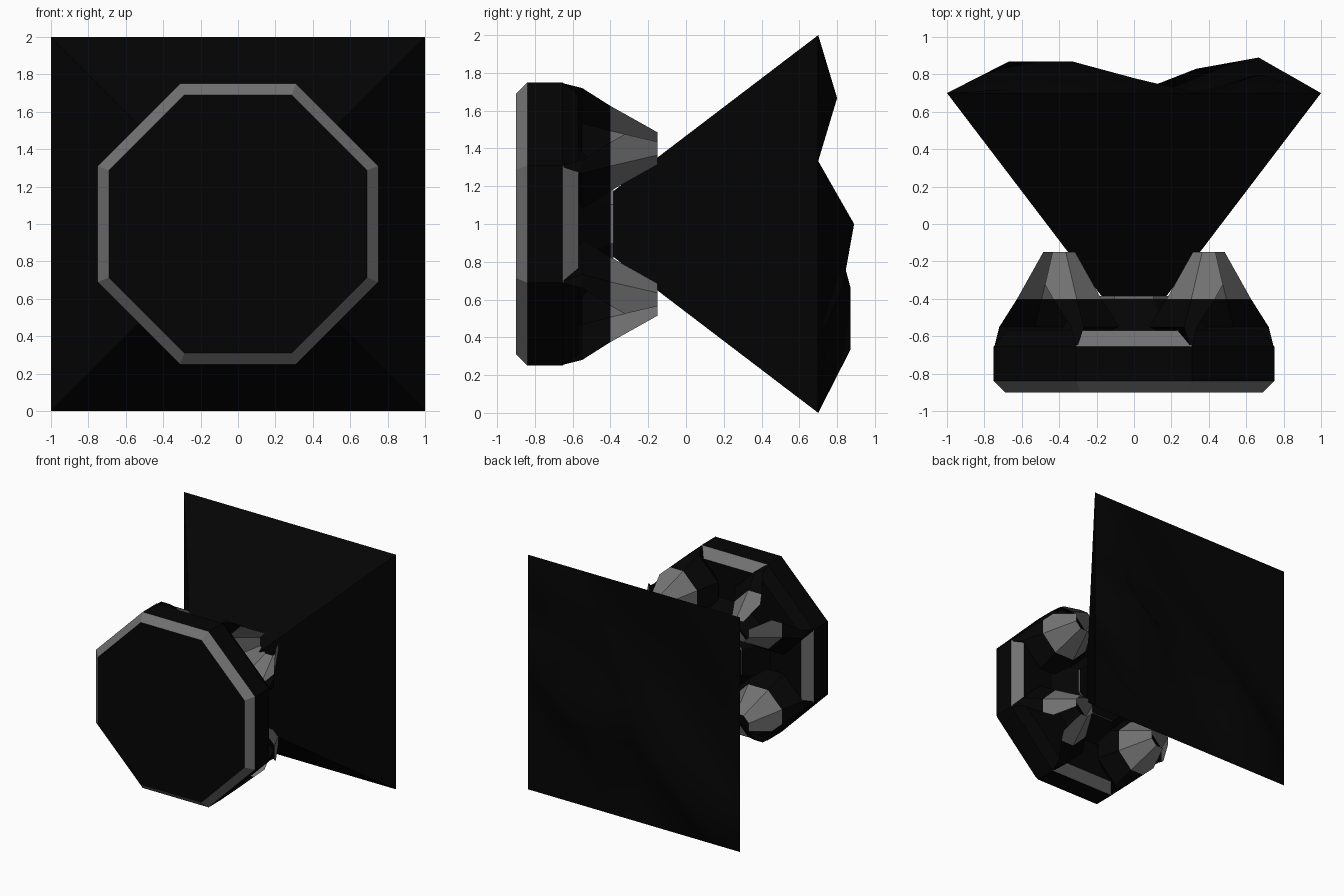
import bpy, bmesh, math
from mathutils import Vector

if "Cube" in bpy.data.objects:
    bpy.data.objects.remove(bpy.data.objects["Cube"])


def material(name, value):
    m = bpy.data.materials.new(name)
    m.diffuse_color = (value, value, value, 1)
    m.use_nodes = True
    m.node_tree.nodes["Principled BSDF"].inputs["Base Color"].default_value = m.diffuse_color
    return m


BLACK = material("black", 0.0012)
GREY = material("mid grey", 0.165)


def ring(bm, apothem, y, sides, cx=0, cz=0):
    """Flat-sided ring around the y axis; heights are relative to z = 1."""
    r = apothem / math.cos(math.pi / sides)
    return [bm.verts.new((cx + r * math.cos((i + .5) * math.tau / sides), y,
                          1 + cz + r * math.sin((i + .5) * math.tau / sides)))
            for i in range(sides)]


def loft(bm, sections, sides, cx=0, cz=0, caps=(True, True)):
    """Sections are (apothem, y)."""
    rings = [ring(bm, a, y, sides, cx, cz) for a, y in sections]
    for a, b in zip(rings, rings[1:]):
        for i in range(sides):
            j = (i + 1) % sides
            bm.faces.new((a[i], a[j], b[j], b[i]))
    if caps[0]:
        bm.faces.new(rings[0])
    if caps[1]:
        bm.faces.new(rings[-1])
    return rings


def finish(bm, name, is_grey):
    bmesh.ops.recalc_face_normals(bm, faces=bm.faces)
    for f in bm.faces:
        f.material_index = int(is_grey(f.calc_center_median(), f.normal))
    me = bpy.data.meshes.new(name)
    bm.to_mesh(me)
    bm.free()
    me.materials.append(BLACK)
    me.materials.append(GREY)
    ob = bpy.data.objects.new(name, me)
    bpy.context.collection.objects.link(ob)
    return ob


# Octagonal body: grey front bevel, grey straight back bevels
def body_grey(c, n):
    front = c.y < -.85 and abs(n.y) < .95
    back = -.65 < c.y < -.575 and abs(n.y) < .95 \
        and min(abs(n.x), abs(n.z)) < .1
    return front or back


bm = bmesh.new()
loft(bm, [(.69, -.90), (.75, -.84), (.75, -.655), (.685, -.57)], 8)
finish(bm, "octagonal_body", body_grey)

# Central neck with a thin grey rim
bm = bmesh.new()
loft(bm, [(.40, -.571), (.25, -.40), (.25, -.385)], 8)
finish(bm, "neck", lambda c, n: c.y > -.395 and abs(n.y) < .5)

# Four corner nozzles: shells trimmed along the diagonal sides of the body
# and left open on the side that faces outward
for sx in (-1, 1):
    for sz in (-1, 1):
        bm = bmesh.new()
        rings = loft(bm, [(.345, -.65), (.32, -.55), (.225, -.40), (.085, -.15)],
                     8, sx * .4, sz * .4, caps=(False, False))
        # Keep the root clear of the grey bevel strips
        for v in rings[0]:
            v.co.x = sx * max(v.co.x * sx, .30)
            v.co.z = 1 + sz * max((v.co.z - 1) * sz, .30)
        d = Vector((sx, 0, sz)).normalized()
        bmesh.ops.bisect_plane(
            bm, geom=bm.verts[:] + bm.edges[:] + bm.faces[:], dist=1e-5,
            plane_co=Vector((0, 0, 1)) + d * .748, plane_no=d, clear_outer=True)
        axis = Vector((sx * .4, 0, 1 + sz * .4))
        outer = []
        for f in bm.faces:
            r = f.calc_center_median() - axis
            r.y = 0
            if f.calc_center_median().y > -.56 and r.normalized().dot(d) > .97:
                outer.append(f)
        bmesh.ops.delete(bm, geom=outer, context='FACES')
        finish(bm, "corner_nozzle", lambda c, n: c.y > -.41)

# Flaring square horn with an uneven back made of a 6 x 6 grid
DEPTH = [[.87, .74, .66, .68, .70],
         [.72, .87, .70, .83, .68],
         [.68, .70, .78, .70, .89],
         [.68, .66, .68, .70, .68],
         [.70, .68, .68, .68, .80]]
bm = bmesh.new()
N = 6


def depth(i, j):
    return DEPTH[j - 1][i - 1] if 0 < i < N and 0 < j < N else .70


grid = [[bm.verts.new((-1 + 2 * i / N, depth(i, j), 2 * j / N))
         for i in range(N + 1)] for j in range(N + 1)]
for j in range(N):
    for i in range(N):
        a, b = grid[j][i], grid[j][i + 1]
        c, d = grid[j + 1][i + 1], grid[j + 1][i]
        for tri in ((a, b, c), (a, c, d)):
            bm.faces.new(tri).smooth = True
small = [bm.verts.new((x * .17, -.39, 1 + z * .17))
         for x, z in ((-1, -1), (1, -1), (1, 1), (-1, 1))]
bm.faces.new(small)
borders = [grid[0], [r[N] for r in grid], grid[N][::-1], [r[0] for r in grid][::-1]]
for k, edge in enumerate(borders):
    bm.faces.new([small[k]] + edge + [small[(k + 1) % 4]])
for e in bm.edges:
    if any(not f.smooth for f in e.link_faces):
        e.smooth = False
finish(bm, "square_horn", lambda c, n: False)
